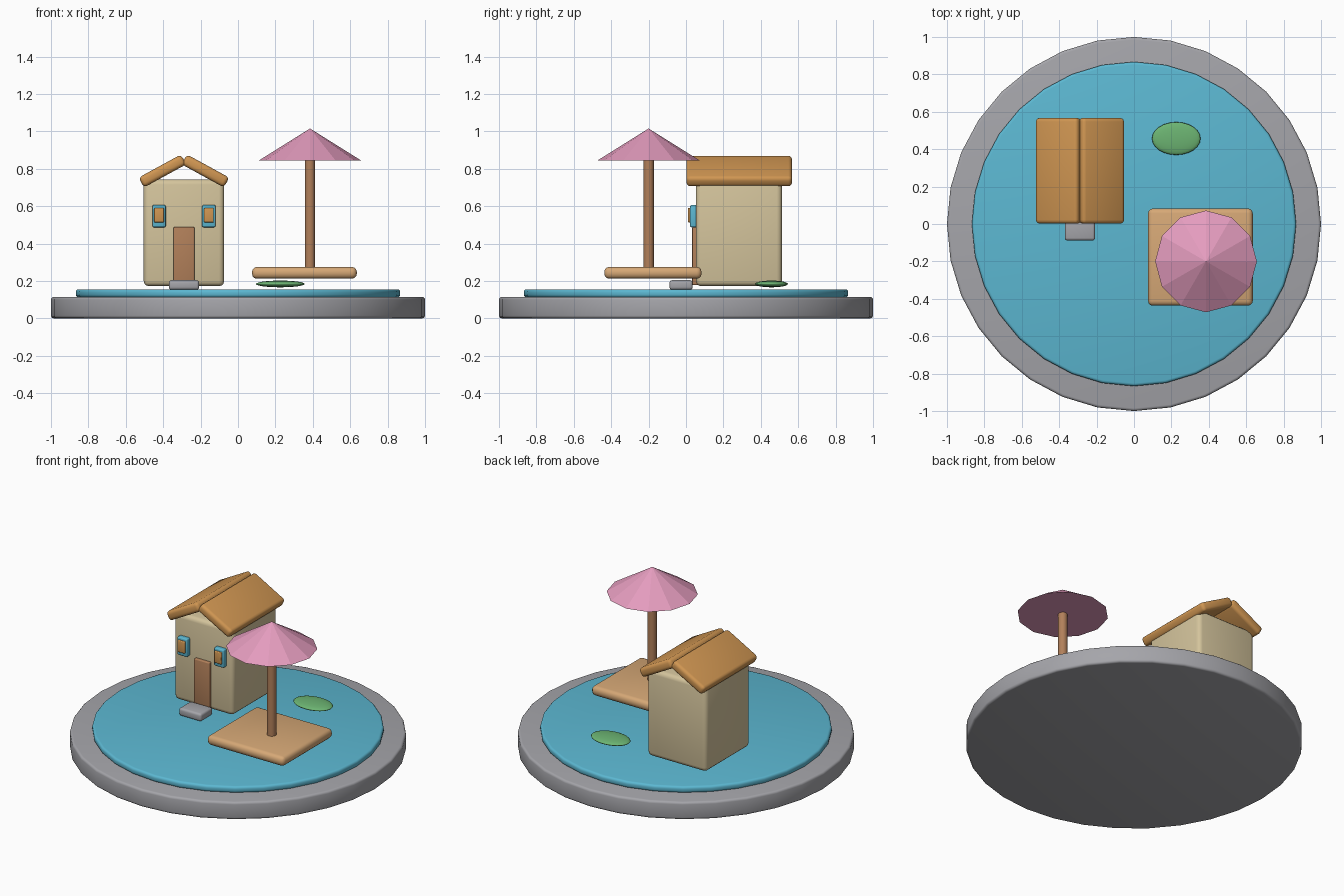
import bpy
import math
from mathutils import Vector

if "Cube" in bpy.data.objects:
    bpy.data.objects.remove(bpy.data.objects["Cube"], do_unlink=True)


def material(name, r, g, b):
    """Flat material from 0-255 sRGB values."""
    lin = [((c / 255 + 0.055) / 1.055) ** 2.4 for c in (r, g, b)] + [1]
    m = bpy.data.materials.new(name)
    m.use_nodes = True
    m.diffuse_color = lin
    m.node_tree.nodes["Principled BSDF"].inputs["Base Color"].default_value = lin
    return m


STONE = material("grey stone", 165, 165, 170)
WATER = material("water blue", 92, 184, 210)
WALL = material("cream wall", 212, 196, 156)
ROOF = material("orange roof", 208, 150, 82)
WOOD = material("brown wood", 178, 128, 90)
DECK = material("light planks", 214, 168, 118)
PINK = material("pink cloth", 228, 156, 190)
LEAF = material("leaf green", 108, 180, 114)


def finish(name, mat, bevel=0.0):
    ob = bpy.context.object
    ob.name = name
    ob.data.materials.append(mat)
    bpy.ops.object.transform_apply(location=False, rotation=False, scale=True)
    if bevel:
        mod = ob.modifiers.new("Rounded edges", "BEVEL")
        mod.width = bevel
        mod.segments = 3
        mod.limit_method = "ANGLE"
        mod.angle_limit = math.radians(40)
        bpy.ops.object.modifier_apply(modifier=mod.name)
        bpy.ops.object.shade_smooth_by_angle(angle=math.radians(35))
    return ob


def box(name, lo, hi, mat, bevel, tilt=0.0):
    lo, hi = Vector(lo), Vector(hi)
    bpy.ops.mesh.primitive_cube_add(size=1, location=(lo + hi) / 2,
                                    rotation=(0, tilt, 0))
    bpy.context.object.scale = hi - lo
    return finish(name, mat, bevel)


def disc(name, x, y, z0, z1, r0, r1, sides, mat, bevel=0.0):
    bpy.ops.mesh.primitive_cone_add(vertices=sides, radius1=r0, radius2=r1,
                                    depth=z1 - z0, location=(x, y, (z0 + z1) / 2))
    return finish(name, mat, bevel)


# Round base and pond
disc("stone_base", 0, 0, 0, 0.115, 1, 1, 32, STONE, 0.015)
disc("pond_water", 0, 0, 0.112, 0.155, 0.867, 0.867, 32, WATER, 0.015)

# House body, door and step
HX = -0.289
box("house_walls", (HX - 0.215, 0.053, 0.172), (HX + 0.215, 0.513, 0.743), WALL, 0.028)
box("door", (HX - 0.056, 0.033, 0.178), (HX + 0.056, 0.07, 0.488), WOOD, 0.006)
box("door_step", (HX - 0.081, -0.088, 0.153), (HX + 0.081, 0.036, 0.204), STONE, 0.014)

# Mirrored roof slabs and windows
for side, label in ((-1, "right"), (1, "left")):
    cx = HX + side * 0.115
    box("roof_" + label, (cx - 0.129, 0.002, 0.758), (cx + 0.129, 0.567, 0.818),
        ROOF, 0.02, side * 0.5)
    wx = HX + side * 0.133
    box("window_frame_" + label, (wx - 0.036, 0.022, 0.487), (wx + 0.036, 0.06, 0.606),
        WATER, 0.008)
    box("window_pane_" + label, (wx - 0.026, 0.01, 0.513), (wx + 0.026, 0.04, 0.59),
        ROOF, 0.005)

# Deck with parasol
PX, PY = 0.385, -0.2
box("deck", (0.075, -0.437, 0.212), (0.635, 0.083, 0.275), DECK, 0.026)
pole = disc("parasol_pole", PX, PY, 0.26, 0.88, 0.028, 0.028, 16, WOOD)
bpy.ops.object.shade_smooth_by_angle(angle=math.radians(35))
disc("parasol_canopy", PX, PY, 0.845, 1.015, 0.272, 0, 12, PINK)

# Floating leaf
bpy.ops.mesh.primitive_uv_sphere_add(segments=24, ring_count=12, radius=1,
                                     location=(0.226, 0.457, 0.184))
bpy.context.object.scale = (0.13, 0.088, 0.018)
finish("lily_pad", LEAF)
bpy.ops.object.shade_smooth()
